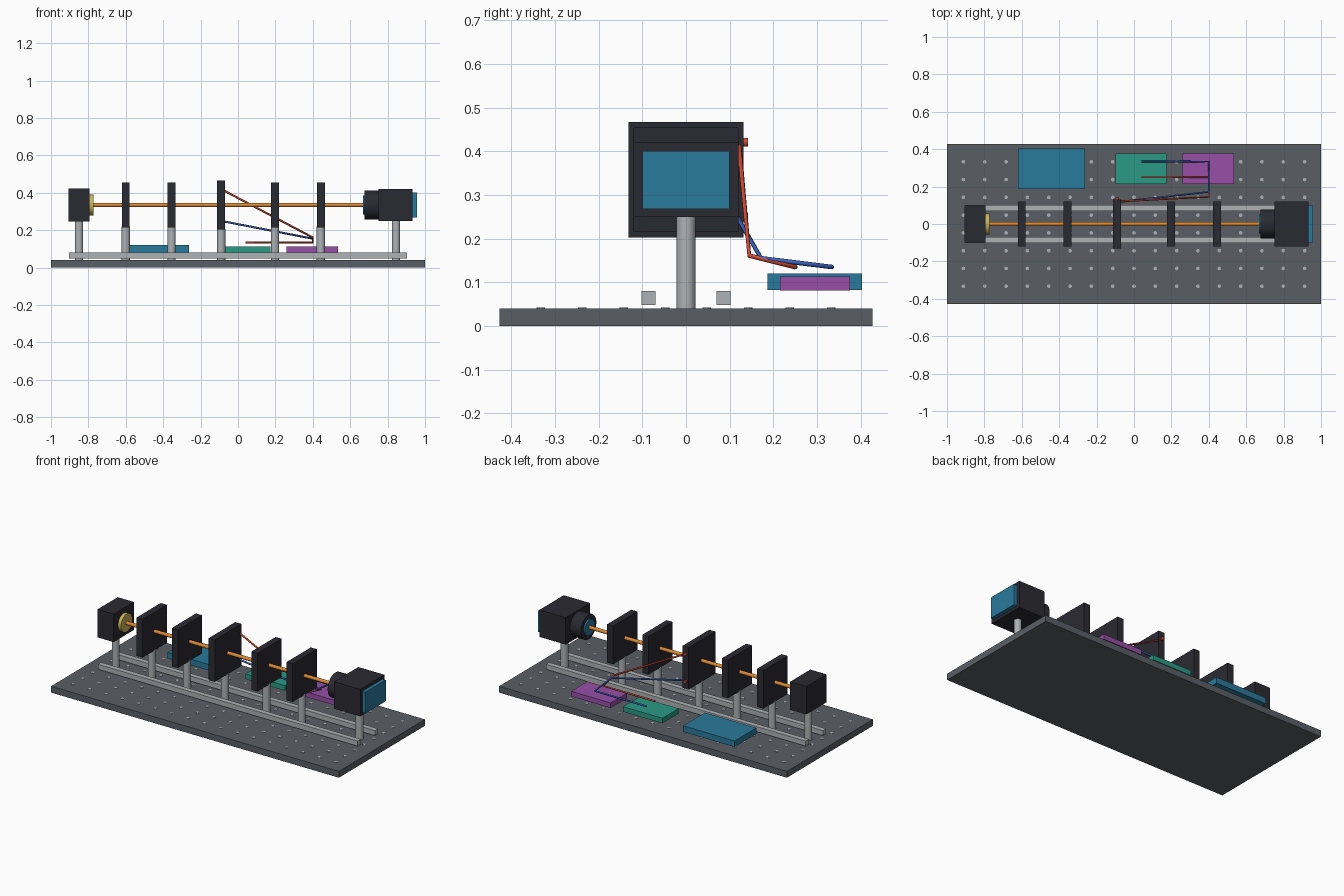
import bpy, math
from mathutils import Vector

if "Cube" in bpy.data.objects:
    bpy.data.objects.remove(bpy.data.objects["Cube"])


def mat(name, hexcode):
    srgb = [int(hexcode[i:i + 2], 16) / 255 for i in (0, 2, 4)]
    lin = [c / 12.92 if c <= 0.04045 else ((c + 0.055) / 1.055) ** 2.4 for c in srgb]
    m = bpy.data.materials.new(name)
    m.diffuse_color = (*lin, 1)
    m.use_nodes = True
    m.node_tree.nodes["Principled BSDF"].inputs["Base Color"].default_value = m.diffuse_color
    return m


GREY = mat("slate_grey", "5A5F65")
BLACK = mat("soft_black", "2A2A32")
METAL = mat("light_metal", "AEB2B5")
BLUE = mat("teal_blue", "2A7A9C")
GREEN = mat("sea_green", "2A9A86")
PURPLE = mat("purple", "984FA8")
GOLD = mat("brass", "C8B25A")
ORANGE = mat("orange", "DC8A35")
RED = mat("red", "D04A34")
CABLE = mat("cable_blue", "3A62C0")


def finish(o, name, m, smooth=False):
    o.name = name
    o.data.materials.append(m)
    if smooth:
        bpy.ops.object.shade_smooth_by_angle()
    return o


def box(name, x, y, z, m):
    """Box from (min, max) ranges."""
    r = (x, y, z)
    bpy.ops.mesh.primitive_cube_add(size=1, location=[(a + b) / 2 for a, b in r])
    o = bpy.context.object
    o.scale = [b - a for a, b in r]
    bpy.ops.object.transform_apply(location=False, rotation=False)
    return finish(o, name, m)


def rod(name, a, b, radius, m, sides=32):
    """Cylinder between two points."""
    a, b = Vector(a), Vector(b)
    d = b - a
    bpy.ops.mesh.primitive_cylinder_add(
        vertices=sides, radius=radius, depth=d.length, location=(a + b) / 2,
        rotation=d.to_track_quat('Z', 'Y').to_euler())
    return finish(bpy.context.object, name, m, True)


AXIS = 0.335   # height of the beam

# breadboard with a grid of threaded holes
box("base_plate", (-1, 1), (-0.427, 0.427), (0, 0.04), GREY)
bpy.ops.mesh.primitive_cylinder_add(vertices=10, radius=0.01, depth=0.004,
                                    location=(-0.912, -0.3325, 0.04))
holes = finish(bpy.context.object, "base_holes", METAL)
for axis, count, step in ((0, 17, 0.114), (1, 8, 0.095)):
    arr = holes.modifiers.new("grid", 'ARRAY')
    arr.count = count
    arr.use_relative_offset = False
    arr.use_constant_offset = True
    arr.constant_offset_displace = [step if i == axis else 0 for i in range(3)]

# pair of rails
for side, y in (("front", -0.086), ("back", 0.086)):
    box(side + "_rail", (-0.903, 0.903), (y - 0.016, y + 0.016), (0.048, 0.08), METAL)

# square optic plates on posts
for i, (x, h) in enumerate(((-0.6, 0.12), (-0.355, 0.12), (-0.09, 0.132),
                            (0.198, 0.12), (0.443, 0.12)), 1):
    box(f"optic_plate_{i}", (x - 0.021, x + 0.021), (-h, h), (AXIS - h, AXIS + h), BLACK)
    rod(f"optic_post_{i}", (x, 0, 0.04), (x, 0, AXIS - h + 0.005), 0.022, METAL)

# light source
box("source_body", (-0.906, -0.794), (-0.1, 0.1), (0.247, 0.423), BLACK)
rod("source_post", (-0.85, 0, 0.04), (-0.85, 0, 0.25), 0.022, METAL)
rod("source_aperture", (-0.8, 0, AXIS), (-0.773, 0, AXIS), 0.057, GOLD)

# beam
rod("beam", (-0.775, 0, AXIS), (0.672, 0, AXIS), 0.011, ORANGE, 16)

# camera with lens and rear screen
box("camera_body", (0.752, 0.934), (-0.12, 0.12), (0.25, 0.42), BLACK)
box("camera_screen", (0.93, 0.957), (-0.1, 0.1), (0.268, 0.401), BLUE)
rod("camera_lens_barrel", (0.677, 0, AXIS), (0.755, 0, AXIS), 0.077, BLACK)
rod("camera_lens_glass", (0.667, 0, AXIS), (0.68, 0, AXIS), 0.05, BLUE)
rod("camera_post", (0.845, 0, 0.04), (0.845, 0, 0.255), 0.022, METAL)

# electronics boxes behind the rails
box("controller_box", (-0.62, -0.262), (0.187, 0.403), (0.082, 0.12), BLUE)
box("driver_box", (-0.1, 0.175), (0.215, 0.376), (0.081, 0.113), GREEN)
box("power_box", (0.26, 0.535), (0.215, 0.376), (0.081, 0.113), PURPLE)

# connectors on the large plate
for name, z in (("upper", 0.421), ("lower", 0.249)):
    rod(name + "_connector", (-0.09, 0.125, z), (-0.09, 0.142, z), 0.01, RED, 16)

# cables running to the driver box
for name, m, pts in (
        ("red_cable", RED, ((-0.09, 0.121, 0.42), (0.4, 0.145, 0.161),
                            (0.4, 0.25, 0.135), (0.04, 0.25, 0.135))),
        ("blue_cable", CABLE, ((-0.09, 0.117, 0.25), (0.4, 0.172, 0.155),
                               (0.4, 0.334, 0.135), (0.04, 0.334, 0.135)))):
    cu = bpy.data.curves.new(name, 'CURVE')
    cu.dimensions = '3D'
    cu.bevel_depth = 0.0055
    cu.bevel_resolution = 2
    cu.use_fill_caps = True
    sp = cu.splines.new('POLY')
    sp.points.add(len(pts) - 1)
    for p, co in zip(sp.points, pts):
        p.co = (*co, 1)
    cu.materials.append(m)
    bpy.context.collection.objects.link(bpy.data.objects.new(name, cu))
